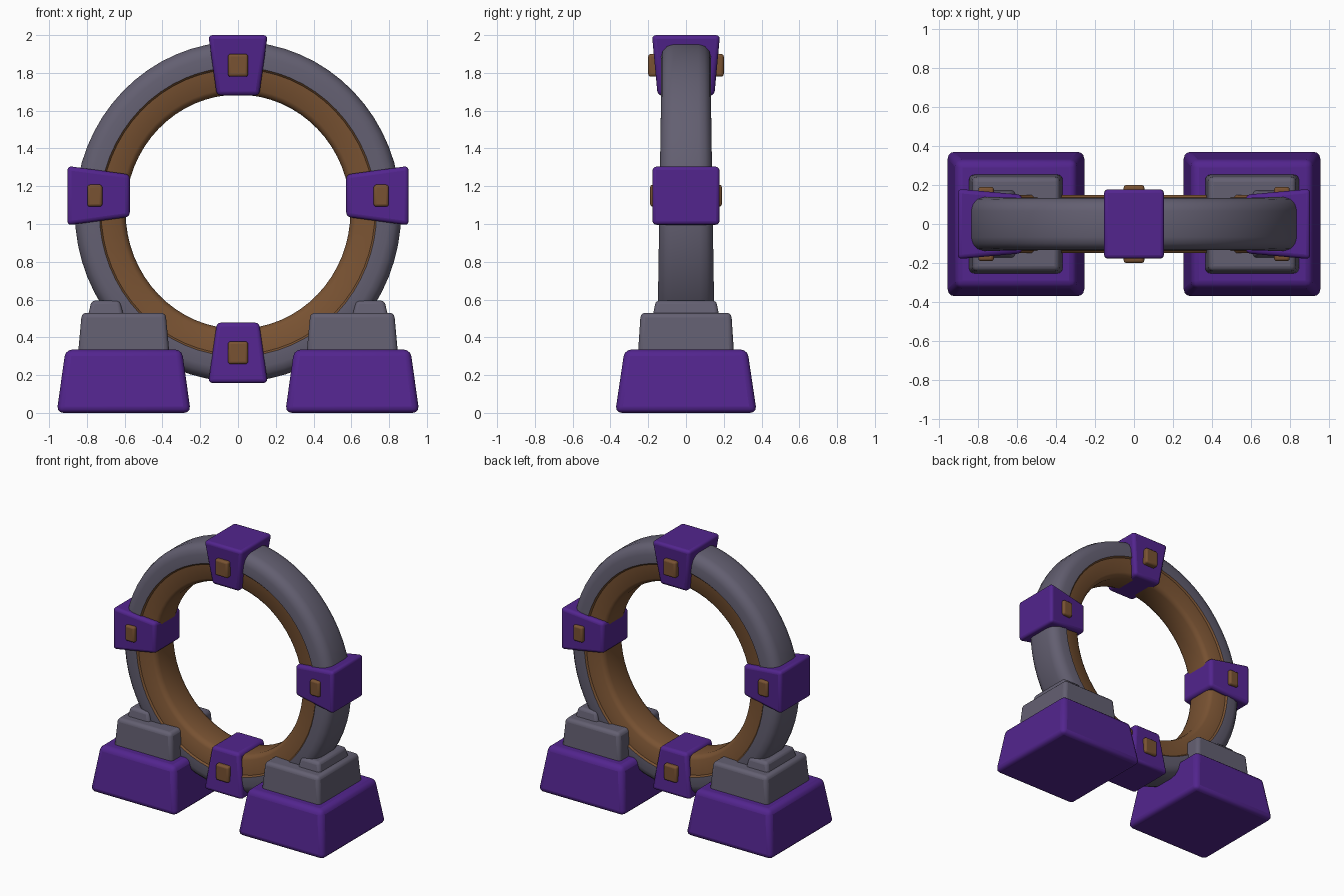
import bpy, bmesh, math
from mathutils import Matrix, Vector

if "Cube" in bpy.data.objects:
    bpy.data.objects.remove(bpy.data.objects["Cube"])


def material(name, rgb):
    m = bpy.data.materials.new(name)
    m.diffuse_color = (*rgb, 1)
    m.use_nodes = True
    m.node_tree.nodes["Principled BSDF"].inputs["Base Color"].default_value = m.diffuse_color
    return m


PURPLE = material("purple", (0.085, 0.018, 0.27))
GREY = material("stone grey", (0.125, 0.115, 0.165))
BROWN = material("bronze brown", (0.19, 0.085, 0.032))


def finish(name, bm, mats, bevel=0, angle=40):
    bmesh.ops.recalc_face_normals(bm, faces=bm.faces)
    me = bpy.data.meshes.new(name)
    bm.to_mesh(me)
    bm.free()
    ob = bpy.data.objects.new(name, me)
    bpy.context.collection.objects.link(ob)
    for m in mats:
        me.materials.append(m)
    if bevel:
        mod = ob.modifiers.new("soft edges", 'BEVEL')
        mod.width, mod.segments = bevel, 3
        mod.limit_method = 'NONE'
    bpy.ops.object.select_all(action='DESELECT')
    ob.select_set(True)
    bpy.context.view_layer.objects.active = ob
    bpy.ops.object.shade_smooth_by_angle(angle=math.radians(angle))
    return ob


def block(name, mat, low, high, z0, z1, at=(0, 0, 0), turn=0, bevel=0.03):
    """Tapered block: half sizes low at z0 and high at z1, turned about y."""
    bm = bmesh.new()
    bmesh.ops.create_cube(bm, size=2)
    for v in bm.verts:
        hx, hy = high if v.co.z > 0 else low
        v.co = Vector((v.co.x * hx, v.co.y * hy, z1 if v.co.z > 0 else z0))
    bm.transform(Matrix.Translation(at) @ Matrix.Rotation(turn, 4, 'Y'))
    return finish(name, bm, [mat], bevel)


# Ring: profile (radius, half depth) swept round, brown on the inner side
CZ, N = 1.065, 64
half = [(0.90, 0.07), (0.89, 0.105), (0.865, 0.13), (0.83, 0.14), (0.765, 0.14),
        (0.755, 0.128), (0.65, 0.118), (0.63, 0.105), (0.62, 0.08)]
profile = [(r, -y) for r, y in half] + [(r, y) for r, y in reversed(half)]
bm = bmesh.new()
rings = []
for i in range(N):
    a = 2 * math.pi * i / N
    row = []
    for r, y in profile:
        z = CZ + r * math.sin(a)
        depth = 1.06 - 0.11 * min(1, max(0, z - 0.6))
        row.append(bm.verts.new((0.96 * r * math.cos(a), y * depth, z)))
    rings.append(row)
P = len(profile)
for i in range(N):
    for j in range(P):
        k = (j + 1) % P
        f = bm.faces.new((rings[i][j], rings[i][k], rings[(i + 1) % N][k], rings[(i + 1) % N][j]))
        f.material_index = 1 if max(profile[j][0], profile[k][0]) < 0.77 else 0
finish("portal_ring", bm, [GREY, BROWN])

# Four clamps, each with a stud on front and back
clamps = [
    ("top", (0, 0, 1.84), 0, 0.16),
    ("right", (0.738, 0, 1.15), math.pi / 2, 0.165),
    ("bottom", (0, 0, 0.318), math.pi, 0.16),
    ("left", (-0.738, 0, 1.15), -math.pi / 2, 0.165),
]
for name, at, turn, h in clamps:
    block(name + "_clamp", PURPLE, (0.112, 0.15), (0.157, 0.18), -h, h, at, turn, 0.022)
    side = name in ("left", "right")
    hx, hz = (0.04, 0.058) if side else (0.053, 0.06)
    out = 0.2 if name == "top" else 0.19
    sx = 0.02 * (at[0] > 0) - 0.02 * (at[0] < 0)
    block(name + "_clamp_studs", BROWN, (hx, out), (hx, out), -hz, hz,
          (at[0] + sx, 0, at[2]), 0, 0.014)

# Two stepped feet
for name, s in (("left", -1), ("right", 1)):
    block(name + "_foot_base", PURPLE, (0.355, 0.375), (0.308, 0.325), 0, 0.335,
          (s * 0.605, 0, 0), 0, 0.035)
    block(name + "_foot_block", GREY, (0.243, 0.255), (0.222, 0.24), 0.30, 0.53,
          (s * 0.605, 0, 0), 0, 0.025)
    block(name + "_foot_collar", GREY, (0.10, 0.18), (0.075, 0.16), 0.49, 0.595,
          (s * 0.70, 0, 0), 0, 0.02)
